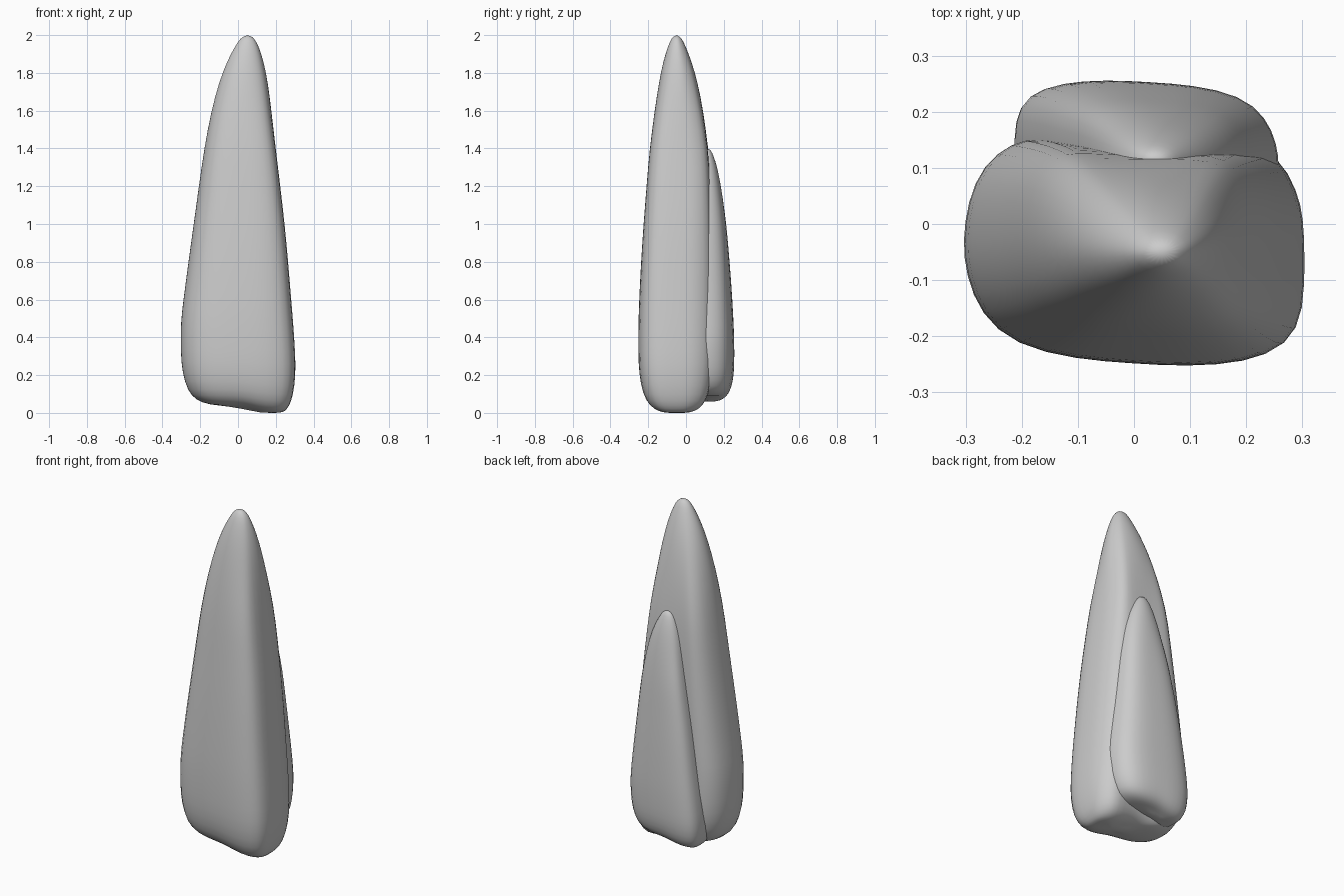
import bpy, bmesh, math

# Rounded-block outline seen from above (x, y), clockwise
OUTLINE = [(.304, -.05), (.304, -.155), (.275, -.217), (.20, -.246), (.10, -.253), (0, -.247),
           (-.10, -.24), (-.21, -.215), (-.272, -.16), (-.298, -.09), (-.304, -.03),
           (-.295, .04), (-.268, .105), (-.215, .145), (-.17, .153), (-.09, .137), (0, .128),
           (.10, .13), (.20, .147), (.257, .126), (.292, .06), (.302, .01)]

# Height, left, right, front, back limits of each level
LEVELS = [(0, -.04, .225, -.11, .01), (.008, -.15, .245, -.155, .055), (.035, -.22, .268, -.195, .095),
          (.09, -.265, .288, -.228, .125), (.20, -.294, .302, -.248, .145), (.32, -.302, .299, -.252, .15),
          (.48, -.302, .288, -.251, .151), (.60, -.287, .278, -.247, .149), (.80, -.261, .262, -.237, .145),
          (1.0, -.233, .244, -.224, .139), (1.2, -.206, .221, -.208, .131), (1.4, -.178, .197, -.192, .12),
          (1.6, -.142, .177, -.168, .093), (1.75, -.102, .16, -.145, .063), (1.86, -.06, .138, -.122, .031),
          (1.94, -.017, .112, -.097, -.001), (1.985, .013, .087, -.077, -.023)]


def shard(name, lean=0):
    bm = bmesh.new()
    rings = []
    for z, x0, x1, y0, y1 in LEVELS:
        ring = []
        tip = min(1, max(0, (z - 1.4) / .5))      # section turns round near the tip
        for px, py in OUTLINE:
            u, v = px / .3, (py + .05) / .2
            if py > .11 and abs(px) < .15:        # hollow of the back fades upward
                v += (1 - v) * .9 * min(1, z / 1.3)
            r = math.hypot(u, v)
            u, v = u * (1 - tip + tip / r), v * (1 - tip + tip / r)
            x = (x0 + x1) / 2 + u * (x1 - x0) / 2
            y = (y0 + y1) / 2 + v * (y1 - y0) / 2
            t = min(1, max(0, (.18 - x) / .18))   # raised left side of the base
            lift = .035 * t * t * (3 - 2 * t) * max(0, 1 - z / .35)
            ring.append(bm.verts.new((x + lean * z / 2, y, z + lift)))
        rings.append(ring)
    n = len(OUTLINE)
    for a, b in zip(rings, rings[1:]):
        for i in range(n):
            j = (i + 1) % n
            bm.faces.new((a[i], a[j], b[j], b[i]))
    for ring, co in ((rings[0], (.12, -.05, 0)), (rings[-1], (.05 + lean, -.05, 2.003))):
        c = bm.verts.new(co)
        for i in range(n):
            bm.faces.new((ring[i], ring[(i + 1) % n], c))
    bmesh.ops.recalc_face_normals(bm, faces=bm.faces)
    for f in bm.faces:
        f.smooth = True
    me = bpy.data.meshes.new(name)
    bm.to_mesh(me)
    bm.free()
    ob = bpy.data.objects.new(name, me)
    bpy.context.collection.objects.link(ob)
    mod = ob.modifiers.new("smooth", 'SUBSURF')
    mod.levels = mod.render_levels = 1
    return ob


# Tall main shard
shard("main_shard")

# Smaller shard turned round and leaning on the back
small = shard("back_shard", lean=-.085)
small.rotation_euler.z = math.pi
small.scale = (.765, .70, .67)
small.location = (.012, .079, .06)
